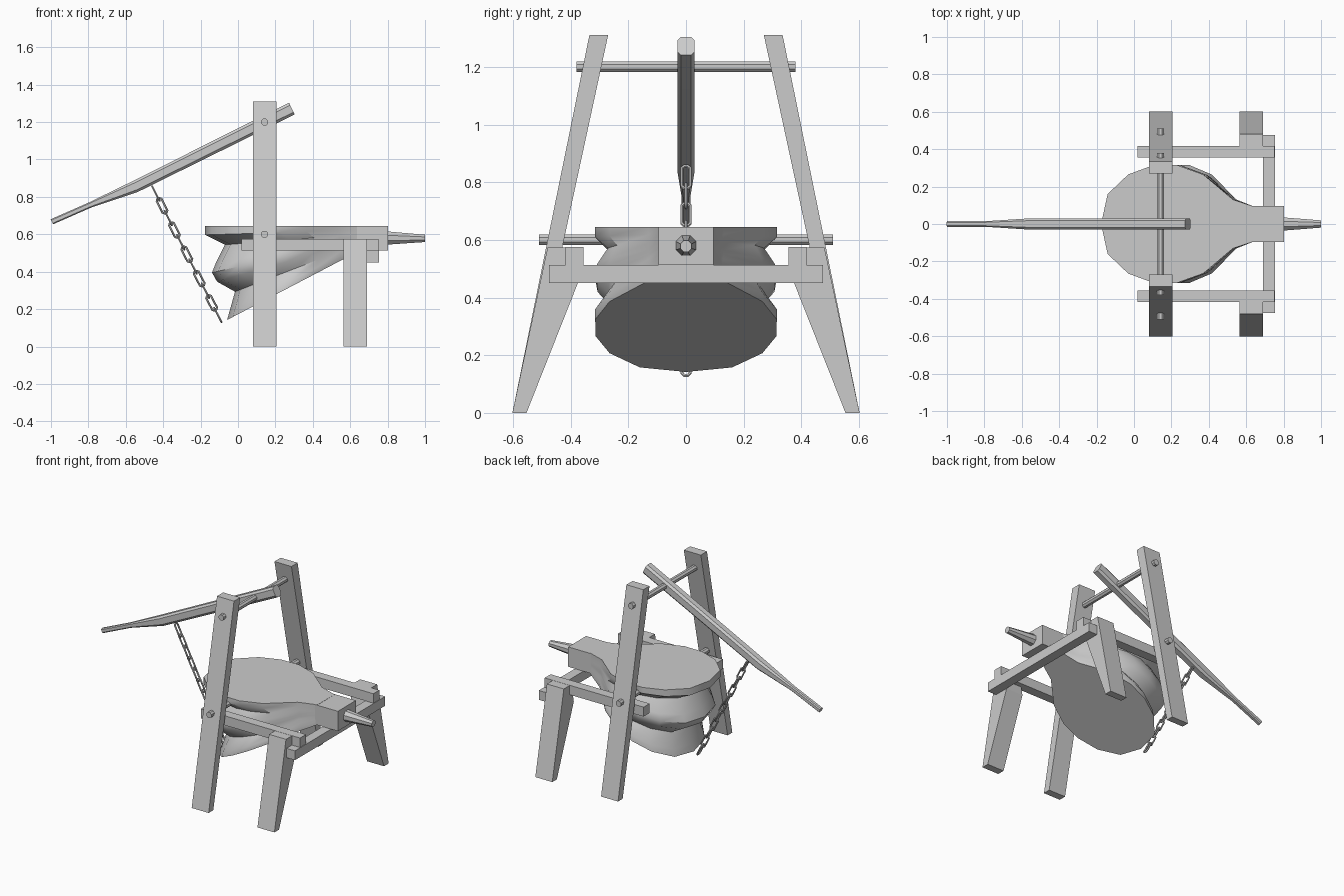
import bpy, math
from mathutils import Vector, Matrix

if "Cube" in bpy.data.objects:
    bpy.data.objects.remove(bpy.data.objects["Cube"])


def mesh_object(name, verts, faces, smooth=None):
    me = bpy.data.meshes.new(name)
    me.from_pydata(verts, [], faces)
    ob = bpy.data.objects.new(name, me)
    bpy.context.collection.objects.link(ob)
    bpy.ops.object.select_all(action='DESELECT')
    ob.select_set(True)
    bpy.context.view_layer.objects.active = ob
    bpy.ops.object.mode_set(mode='EDIT')
    bpy.ops.mesh.select_all(action='SELECT')
    bpy.ops.mesh.normals_make_consistent(inside=False)
    bpy.ops.object.mode_set(mode='OBJECT')
    if smooth:
        bpy.ops.object.shade_smooth_by_angle(angle=math.radians(smooth))
    return ob


def loft(name, rings, smooth=None):
    n = len(rings[0])
    verts = [v for r in rings for v in r]
    faces = [(k*n + i, k*n + (i+1) % n, (k+1)*n + (i+1) % n, (k+1)*n + i)
             for k in range(len(rings)-1) for i in range(n)]
    faces += [tuple(range(n)), tuple(range(len(verts)-n, len(verts)))]
    return mesh_object(name, verts, faces, smooth)


def prism(name, yz, x0, x1):
    return loft(name, [[(x, y, z) for y, z in yz] for x in (x0, x1)])


def box(name, x0, x1, y0, y1, z0, z1):
    return prism(name, [(y0, z0), (y1, z0), (y1, z1), (y0, z1)], x0, x1)


def rod(name, a, b, r1, r2, sides=8):
    a, b = Vector(a), Vector(b)
    q = (b - a).to_track_quat('Z', 'Y')
    ring = lambda c, r: [c + q @ Vector((r*math.cos(t), r*math.sin(t), 0))
                         for t in [2*math.pi*(i+.5)/sides for i in range(sides)]]
    return loft(name, [ring(a, r1), ring(b, r2)], 40)


# Frame: splayed posts, short legs, side rails and pivot pins
for s, side in ((-1, "front"), (1, "back")):
    prism(side + "_tall_post", [(s*.553, 0), (s*.602, 0), (s*.335, 1.31), (s*.27, 1.31)], .08, .205)
    prism(side + "_short_leg", [(s*.553, 0), (s*.602, 0), (s*.48, .574), (s*.40, .574),
                                (s*.375, .45)], .565, .69)
    box(side + "_rail", .02, .75, min(s*.355, s*.418), max(s*.355, s*.418), .512, .575)
    rod(side + "_pivot_pin", (.142, s*.51, .6), (.142, s*.29, .6), .02, .02)
box("cross_beam", .69, .753, -.475, .475, .45, .512)
rod("lever_axle", (.142, -.38, 1.2), (.142, .38, 1.2), .02, .02)

# Bellows: one teardrop outline lofted through the fanned pleats
half = [(-.14, .16), (-.03, .265), (.1, .313), (.23, .315), (.37, .265), (.53, .13), (.65, .09)]
outline = [(-.175, 0)] + half + [(x, -y) for x, y in reversed(half)]
# tip x, tip z, hinge z, width factor
layers = [(-.176, .645, .645, 1), (-.176, .597, .622, 1), (-.07, .544, .60, .86),
          (-.118, .448, .585, .98), (-.139, .395, .575, 1), (-.112, .347, .565, .98),
          (-.016, .293, .55, .86), (-.045, .19, .535, 1), (-.058, .142, .512, 1)]
rings = []
for tx, tz, hz, w in layers:
    ring = []
    for x, y in outline:
        t = (.65 - x) / .825
        ring.append((.65 - t*(.65 - tx), y*(1 - (1 - w)*min(1, t*2)), hz + t*(tz - hz)))
    rings.append(ring)
loft("bellows", rings, 40)

# Nozzle
box("nozzle_block", .63, .803, -.095, .095, .512, .644)
rod("nozzle", (.8, 0, .58), (1, 0, .578), .038, .021)

# Lever with tapered handle
d = Vector((.9, 0, .437)).normalized()
n = Vector((-d.z, 0, d.x))
rings = []
for x, z, r in ((.288, 1.272, .035), (-.55, .855, .032), (-.79, .757, .015), (-.995, .667, .015)):
    c = Vector((x, 0, z))
    w = min(r, .03)
    rings.append([c + n*r*b + Vector((0, w*a, 0)) for a, b in
                  ((1, .6), (.6, 1), (-.6, 1), (-1, .6), (-1, -.6), (-.6, -1), (.6, -1), (1, -.6))])
loft("lever", rings, 30)

# Chain of alternating stretched links
top, bottom = Vector((-.462, 0, .862)), Vector((-.085, 0, .124))
axis = (bottom - top).normalized()
length = (bottom - top).length
links = 11
for i in range(links):
    bpy.ops.mesh.primitive_torus_add(major_segments=8, minor_segments=6,
                                     major_radius=.0155, minor_radius=.0058)
    ob = bpy.context.object
    ob.name = "chain_link_%d" % (i + 1)
    ob.data.transform(Matrix.Rotation(math.pi/8, 4, 'Z'))
    for v in ob.data.vertices:
        v.co.y += math.copysign(.029, v.co.y)
    spin = Matrix.Rotation(math.pi/2 * (i % 2), 4, 'Y')
    ob.data.transform(axis.to_track_quat('Y', 'Z').to_matrix().to_4x4() @ spin)
    ob.location = top + axis * (.05 + (length - .1) * i / (links - 1))
    bpy.ops.object.shade_smooth_by_angle(angle=math.radians(50))
